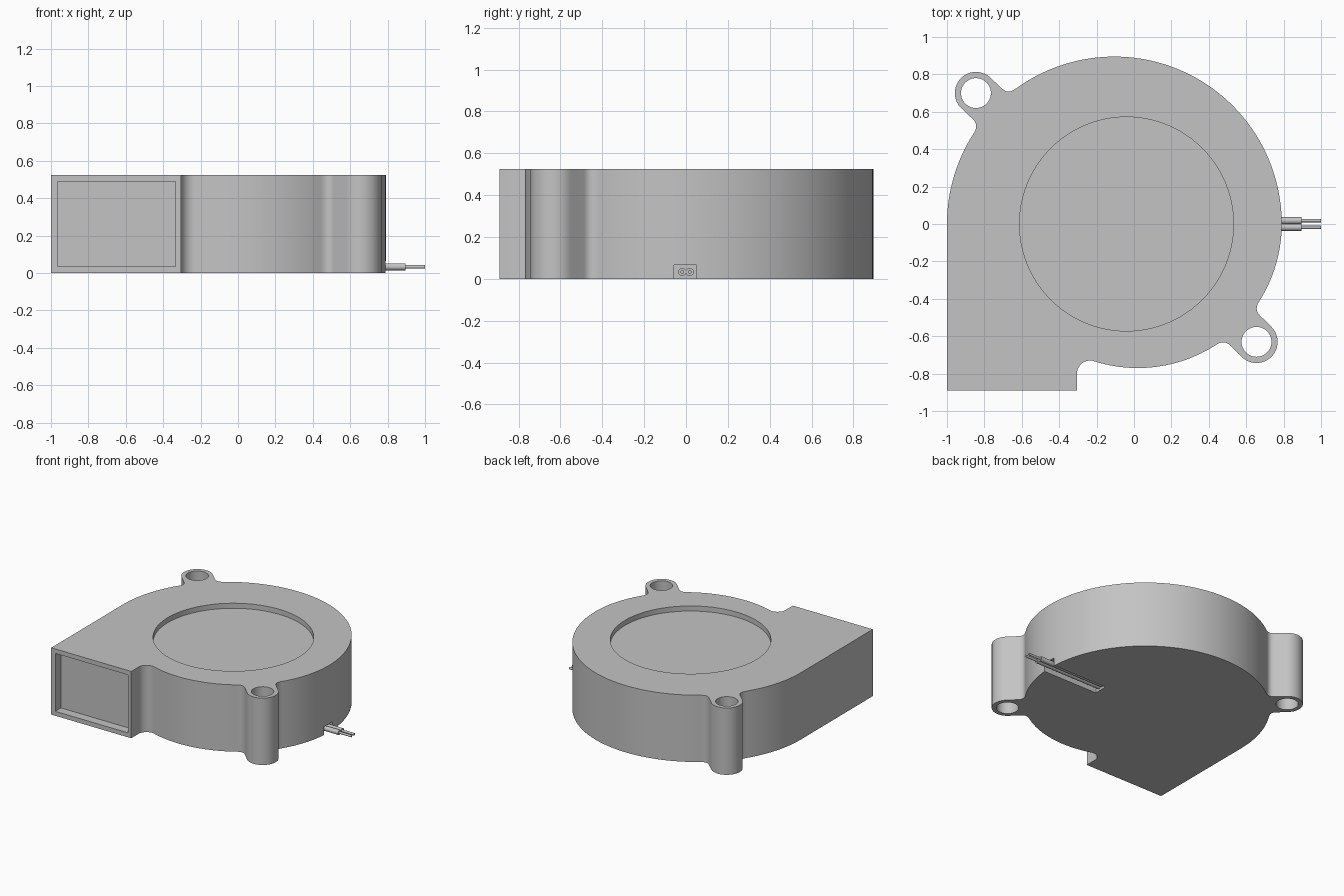
import bpy, bmesh, math
from mathutils import Vector, Matrix

if "Cube" in bpy.data.objects:
    bpy.data.objects.remove(bpy.data.objects["Cube"], do_unlink=True)

HEIGHT = 0.525
GREY = (0.55, 0.55, 0.55, 1.0)
mat = bpy.data.materials.new("grey plastic")
mat.use_nodes = True
mat.diffuse_color = GREY
mat.node_tree.nodes["Principled BSDF"].inputs["Base Color"].default_value = GREY


def add_object(name, bm):
    bmesh.ops.recalc_face_normals(bm, faces=bm.faces)
    mesh = bpy.data.meshes.new(name)
    bm.to_mesh(mesh)
    bm.free()
    mesh.materials.append(mat)
    obj = bpy.data.objects.new(name, mesh)
    bpy.context.collection.objects.link(obj)
    return obj


def activate(obj):
    bpy.ops.object.select_all(action='DESELECT')
    obj.select_set(True)
    bpy.context.view_layer.objects.active = obj


def arc(c, r, a0, a1, n):
    """Points on an arc, angles in degrees."""
    angles = [math.radians(a0 + (a1 - a0) * i / n) for i in range(n + 1)]
    return [Vector((c[0] + r * math.cos(a), c[1] + r * math.sin(a))) for a in angles]


def fillet(p0, p1, p2, n=8):
    """Rounded corner from p0 to p2 with its sharp corner at p1."""
    ts = [i / n for i in range(n + 1)]
    return [p0 * (1 - t) ** 2 + p1 * 2 * t * (1 - t) + p2 * t * t for t in ts]


def tab(c, r, boss, w):
    """Mounting ear outline on a body circle; returns points and its end angles."""
    d = Vector(boss) - Vector(c)
    a = math.degrees(math.atan2(d.y, d.x))
    delta = math.degrees(math.asin(w / r))
    eps = math.degrees(0.055 / r)
    on_circle = lambda ang: arc((0, 0), r, ang, ang, 1)[0]
    corner = on_circle(-delta)
    side = fillet(on_circle(-delta - eps), corner, corner + Vector((0.045, 0)))
    mirrored = [Vector((p.x, -p.y)) for p in reversed(side)]
    local = side + arc((d.length, 0), w, -90, 90, 28) + mirrored
    rot = Matrix.Rotation(math.radians(a), 2)
    return [rot @ p + Vector(c) for p in local], a - delta - eps, a + delta + eps


def box(name, lo, hi):
    bm = bmesh.new()
    bmesh.ops.create_cube(bm, size=1)
    for v in bm.verts:
        v.co = [l + (k + 0.5) * (h - l) for l, h, k in zip(lo, hi, v.co)]
    return add_object(name, bm)


def cylinder(name, r, start, end, segments):
    start, end = Vector(start), Vector(end)
    axis = end - start
    bm = bmesh.new()
    m = Matrix.Translation((start + end) / 2) @ axis.to_track_quat('Z', 'Y').to_matrix().to_4x4()
    bmesh.ops.create_cone(bm, cap_ends=True, segments=segments, radius1=r, radius2=r,
                          depth=axis.length, matrix=m)
    return add_object(name, bm)


# Housing outline: outlet duct, notch, small lower arc, large upper arc, two ears
LOW_C, LOW_R = (0.02, 0), 0.77
UP_C, UP_R = (-0.105, 0), 0.895
EARS = [(0.655, -0.63), (-0.845, 0.70)]
ear1, s1, e1 = tab(LOW_C, LOW_R, EARS[0], 0.113)
ear2, s2, e2 = tab(UP_C, UP_R, EARS[1], 0.113)
outline = [Vector((-1, -0.89)), Vector((-0.305, -0.89))]
outline += arc((-0.235, -0.80), 0.07, 180, 72.3, 12)
outline += arc(LOW_C, LOW_R, -107.7, s1, 30) + ear1 + arc(LOW_C, LOW_R, e1, 0, 16)
outline += arc(UP_C, UP_R, 0, s2, 60) + ear2 + arc(UP_C, UP_R, e2, 180, 16)

bm = bmesh.new()
bottom = bm.faces.new([bm.verts.new((p.x, p.y, 0)) for p in outline])
bmesh.ops.remove_doubles(bm, verts=bm.verts, dist=0.0005)
top = bmesh.ops.extrude_face_region(bm, geom=list(bm.faces))["geom"]
bmesh.ops.translate(bm, vec=(0, 0, HEIGHT),
                    verts=[g for g in top if isinstance(g, bmesh.types.BMVert)])
housing = add_object("fan_housing", bm)

# Cut the top recess, outlet mouth, cable channel and ear holes
cutters = [
    cylinder("recess_cutter", 0.572, (-0.04, 0, HEIGHT - 0.04), (-0.04, 0, 0.7), 96),
    box("outlet_cutter", (-0.965, -1, 0.035), (-0.335, -0.82, 0.49)),
    box("channel_cutter", (0.31, -0.057, -0.1), (0.9, 0.05, 0.065)),
]
cutters += [cylinder("hole_cutter", 0.08, (x, y, -0.1), (x, y, 0.7), 40) for x, y in EARS]
activate(housing)
for cutter in cutters:
    cutter.hide_render = True
    mod = housing.modifiers.new("cut", 'BOOLEAN')
    mod.operation = 'DIFFERENCE'
    mod.solver = 'EXACT'
    mod.object = cutter
    bpy.ops.object.modifier_apply(modifier=mod.name)
    bpy.data.objects.remove(cutter, do_unlink=True)

# Two power wires lying in the channel, with bare ends
wires = []
for side, y in (("right", -0.018), ("left", 0.018)):
    wires.append(cylinder(side + "_wire_sheath", 0.019, (0.312, y, 0.033), (0.895, y, 0.033), 24))
    wires.append(cylinder(side + "_wire_core", 0.009, (0.88, y, 0.033), (1.0, y, 0.033), 16))

for obj in [housing] + wires:
    activate(obj)
    bpy.ops.object.shade_smooth_by_angle(angle=math.radians(30))
